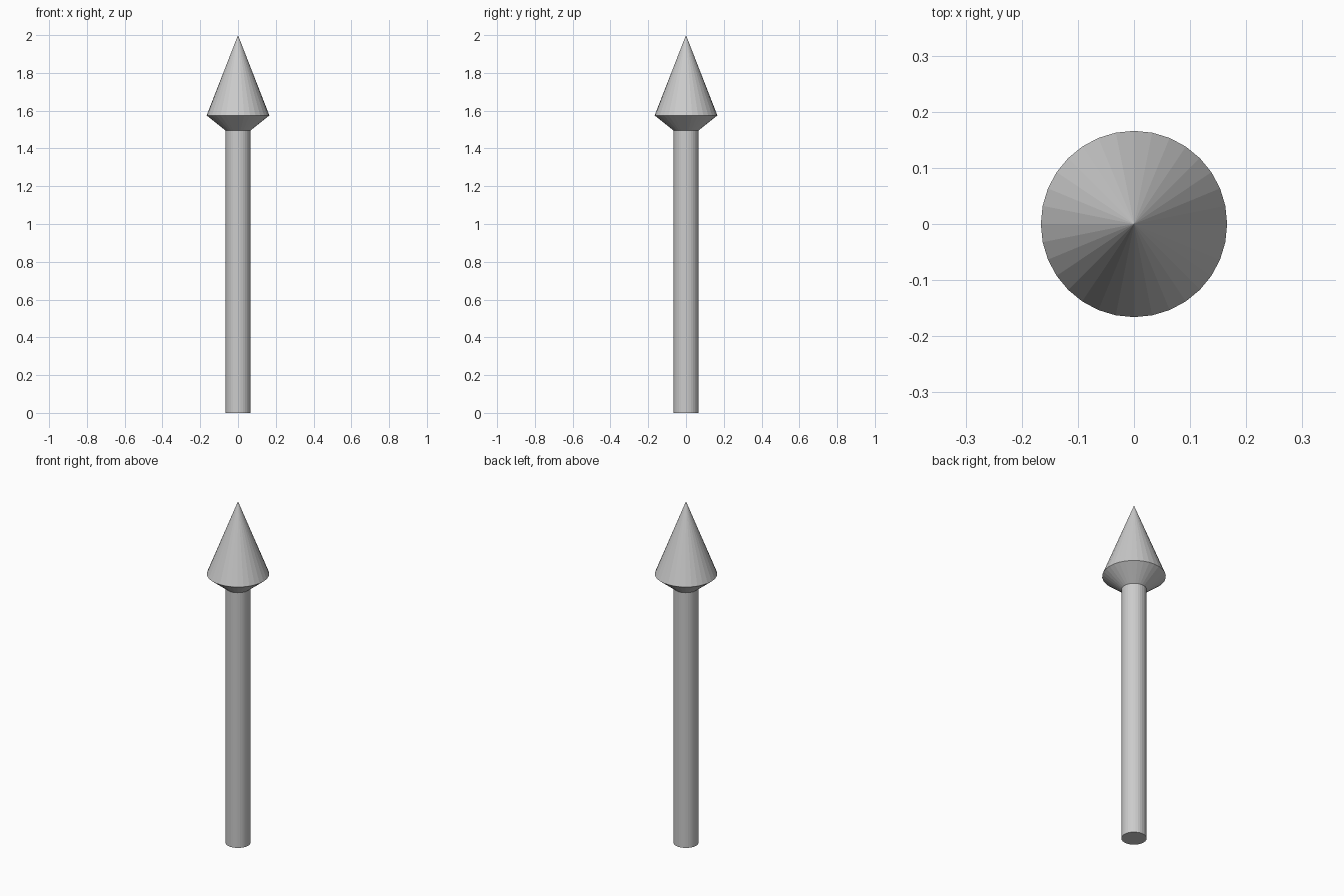
import bpy, bmesh, math

if "Cube" in bpy.data.objects:
    bpy.data.objects.remove(bpy.data.objects["Cube"])

SIDES = 32


def lathe(name, profile):
    """Flat-faced solid of revolution from (radius, z) points; radius 0 closes to a tip."""
    bm = bmesh.new()
    rings = []
    for r, z in profile:
        if r == 0:
            rings.append([bm.verts.new((0, 0, z))] * SIDES)
        else:
            rings.append([bm.verts.new((r * math.cos(2 * math.pi * i / SIDES),
                                        r * math.sin(2 * math.pi * i / SIDES), z))
                          for i in range(SIDES)])
    for low, high in zip(rings, rings[1:]):
        for i in range(SIDES):
            j = (i + 1) % SIDES
            corners = [low[i], low[j], high[j], high[i]]
            bm.faces.new(list(dict.fromkeys(corners)))
    # Flat caps on open ends
    if profile[0][0] > 0:
        bm.faces.new(rings[0][::-1])
    if profile[-1][0] > 0:
        bm.faces.new(rings[-1])
    bmesh.ops.recalc_face_normals(bm, faces=bm.faces)
    mesh = bpy.data.meshes.new(name)
    bm.to_mesh(mesh)
    bm.free()
    obj = bpy.data.objects.new(name, mesh)
    bpy.context.collection.objects.link(obj)
    return obj


# One continuous surface: straight shaft, flared collar, pointed tip
lathe("arrow", [(0.066, 0), (0.066, 1.495), (0.166, 1.575), (0, 2)])
